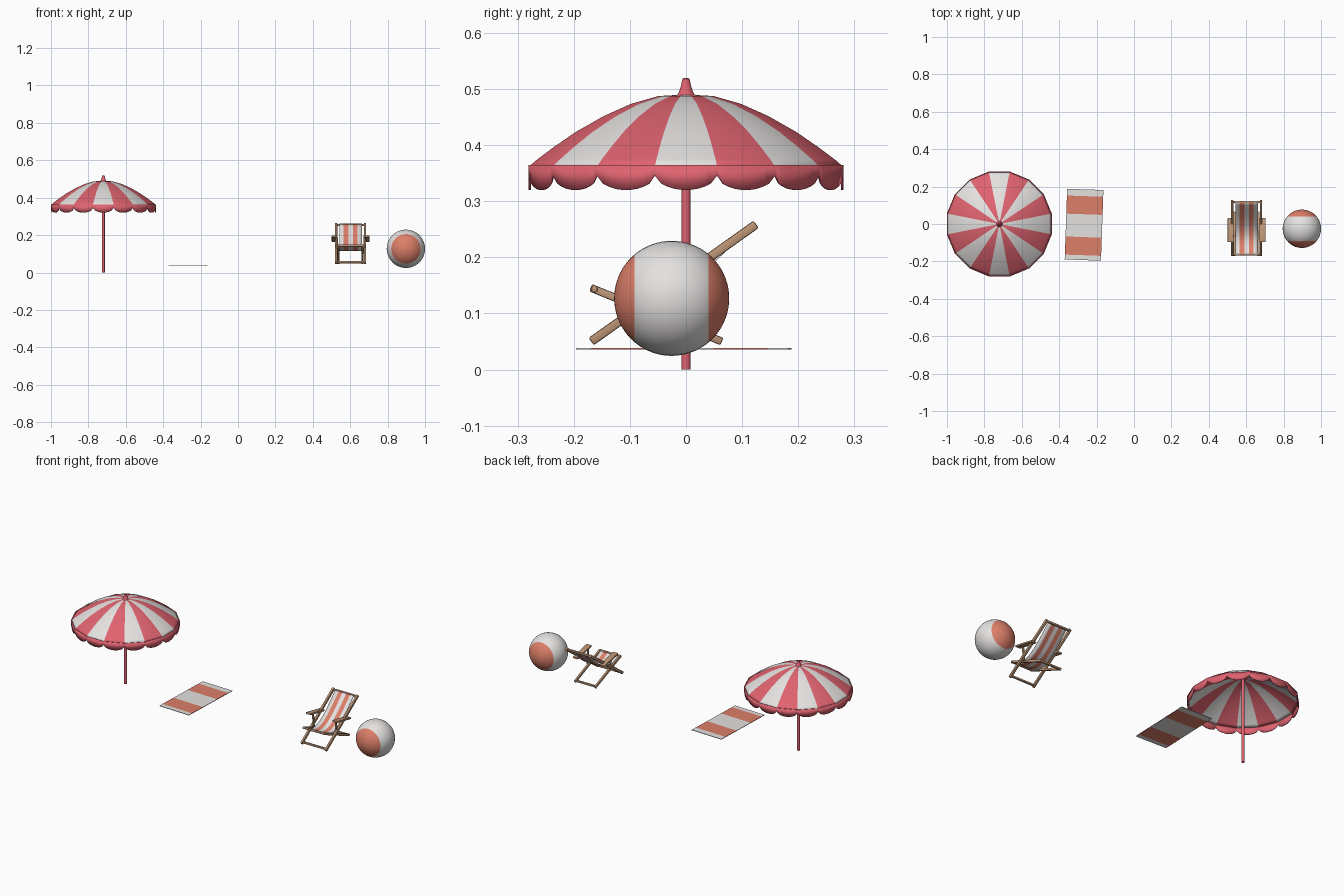
import bpy, bmesh, math
from mathutils import Vector, Matrix

if "Cube" in bpy.data.objects:
    bpy.data.objects.remove(bpy.data.objects["Cube"])


def mat(name, rgb):
    m = bpy.data.materials.new(name)
    m.diffuse_color = (*rgb, 1)
    m.use_nodes = True
    m.node_tree.nodes["Principled BSDF"].inputs["Base Color"].default_value = m.diffuse_color
    return m


RED = mat("umbrella red", (0.74, 0.125, 0.16))
WHITE = mat("off white", (0.78, 0.76, 0.75))
CORAL = mat("coral", (0.72, 0.21, 0.14))
WOOD = mat("light wood", (0.50, 0.30, 0.18))


def finish(name, bm, mats, smooth=True):
    bmesh.ops.recalc_face_normals(bm, faces=bm.faces)
    me = bpy.data.meshes.new(name)
    bm.to_mesh(me)
    bm.free()
    for m in mats:
        me.materials.append(m)
    if smooth:
        for p in me.polygons:
            p.use_smooth = True
        me.set_sharp_from_angle(angle=math.radians(35))
    ob = bpy.data.objects.new(name, me)
    bpy.context.collection.objects.link(ob)
    return ob


def solidify(ob, t, offset=0):
    s = ob.modifiers.new("thickness", 'SOLIDIFY')
    s.thickness, s.offset = t, offset


def lathe(name, prof, n, center, mats, rule=lambda k: 0):
    """Surface of revolution; segment k is centred on angle k * 360 / n."""
    bm = bmesh.new()
    rings = []
    for r, z in prof:
        rings.append([bm.verts.new((center[0] + r * math.cos((k - .5) * math.tau / n),
                                    center[1] + r * math.sin((k - .5) * math.tau / n), z))
                      for k in range(n)])
    for a, b in zip(rings, rings[1:]):
        for k in range(n):
            j = (k + 1) % n
            bm.faces.new((a[k], a[j], b[j], b[k])).material_index = rule(k)
    bmesh.ops.remove_doubles(bm, verts=bm.verts, dist=1e-5)
    return finish(name, bm, mats)


def beam(name, p, q, w, h):
    """Bevelled rectangular bar from p to q, w wide along x."""
    p, q = Vector(p), Vector(q)
    d = (q - p).normalized()
    side = Vector((1, 0, 0)) if abs(d.x) < .9 else Vector((0, 1, 0))
    up = side.cross(d).normalized()
    rot = Matrix((side, d, up)).transposed().to_4x4()
    bm = bmesh.new()
    bmesh.ops.create_cube(bm, size=1, matrix=Matrix.Translation((p + q) / 2) @ rot
                          @ Matrix.Diagonal((w, (q - p).length, h, 1)))
    bmesh.ops.bevel(bm, geom=bm.edges[:], offset=min(w, h) * .25, segments=2,
                    profile=.5, affect='EDGES')
    return finish(name, bm, [WOOD])


# Umbrella: striped canopy, scalloped valance, pole, finial
UX, R, N = -0.72, 0.284, 16
canopy = lathe("canopy", [(0, .489), (.05, .486), (.10, .472), (.15, .450), (.20, .422),
                          (.24, .395), (.27, .373), (R, .361)],
               N, (UX, 0), [WHITE, RED], lambda k: k % 2)
solidify(canopy, .003)
bm = bmesh.new()
STEPS = 10
cols = []
for k in range(N):
    a = Vector((math.cos((k - .5) * math.tau / N), math.sin((k - .5) * math.tau / N), 0)) * R
    b = Vector((math.cos((k + .5) * math.tau / N), math.sin((k + .5) * math.tau / N), 0)) * R
    for i in range(STEPS):
        t = i / STEPS
        p = a.lerp(b, t) + Vector((UX, 0, 0))
        low = .346 - .026 * math.sin(math.pi * t) ** .5
        cols.append((bm.verts.new((p.x, p.y, .365)), bm.verts.new((p.x, p.y, low))))
for c, d in zip(cols, cols[1:] + cols[:1]):
    bm.faces.new((c[0], d[0], d[1], c[1]))
solidify(finish("valance", bm, [RED]), .004)
lathe("pole", [(0, 0), (.008, 0), (.008, .488), (0, .488)], 16, (UX, 0), [RED])
lathe("finial", [(0, .484), (.019, .486), (.013, .494), (.009, .506), (.0065, .518),
                 (.004, .520), (0, .520)], 16, (UX, 0), [RED])

# Beach towel: slightly turned thin striped sheet
bm = bmesh.new()
ys = [-.189, -.163, -.066, .056, .153, .189]
rows = [[bm.verts.new((x, y, 0)) for x in (-.097, .097)] for y in ys]
for i, (a, b) in enumerate(zip(rows, rows[1:])):
    bm.faces.new((a[0], a[1], b[1], b[0])).material_index = i % 2
towel = finish("towel", bm, [WHITE, CORAL], False)
towel.location = (-.267, -.004, .037)
towel.rotation_euler.z = math.radians(-2)
solidify(towel, .003)

# Beach ball: poles along y, coral caps at both ends
bm = bmesh.new()
bmesh.ops.create_uvsphere(bm, u_segments=40, v_segments=36, radius=.1025,
                          matrix=Matrix.Rotation(math.pi / 2, 4, 'X'))
for f in bm.faces:
    f.material_index = int(abs(f.calc_center_median().y) > .0659)
finish("ball", bm, [WHITE, CORAL]).location = (.8975, -.0255, .127)

# Deck chair frame: crossed side rails, tilted arms and posts, mirrored about CX
CX = .602
for s, side in ((-1, "left"), (1, "right")):
    xa, xb, xr = CX + s * .077, CX + s * .064, CX + s * .085
    beam(side + "_back_rail", (xa, -.169, .050), (xa, .125, .259), .013, .016)
    beam(side + "_seat_rail", (xb, -.170, .146), (xb, .064, .050), .012, .014)
    beam(side + "_arm", (xr, -.097, .194), (xr, .031, .168), .032, .010)
    beam(side + "_arm_post", (xa - s * .004, -.070, .186), (xa - s * .004, -.062, .103), .009, .010)
for name, y, z, w in (("front_foot_bar", -.160, .056, .077), ("top_bar", .118, .254, .077),
                      ("seat_front_bar", -.163, .143, .072), ("back_foot_bar", .056, .053, .064)):
    beam(name, (CX - w, y, z), (CX + w, y, z), .011, .011)

# Sling: striped fabric sagging between the top bar and the seat front bar
P = [Vector(v) for v in ((0, .120, .261), (0, .02, .165), (0, -.06, .062), (0, -.167, .150))]
xs = [-.060, -.037, -.012, .012, .037, .060]
bm = bmesh.new()
rows = []
for i in range(17):
    t = i / 16
    u = 1 - t
    p = P[0] * u ** 3 + P[1] * 3 * u * u * t + P[2] * 3 * u * t * t + P[3] * t ** 3
    rows.append([bm.verts.new((CX + x, p.y, p.z)) for x in xs])
for a, b in zip(rows, rows[1:]):
    for k in range(5):
        bm.faces.new((a[k], a[k + 1], b[k + 1], b[k])).material_index = k % 2
solidify(finish("sling", bm, [WHITE, CORAL]), .003)
